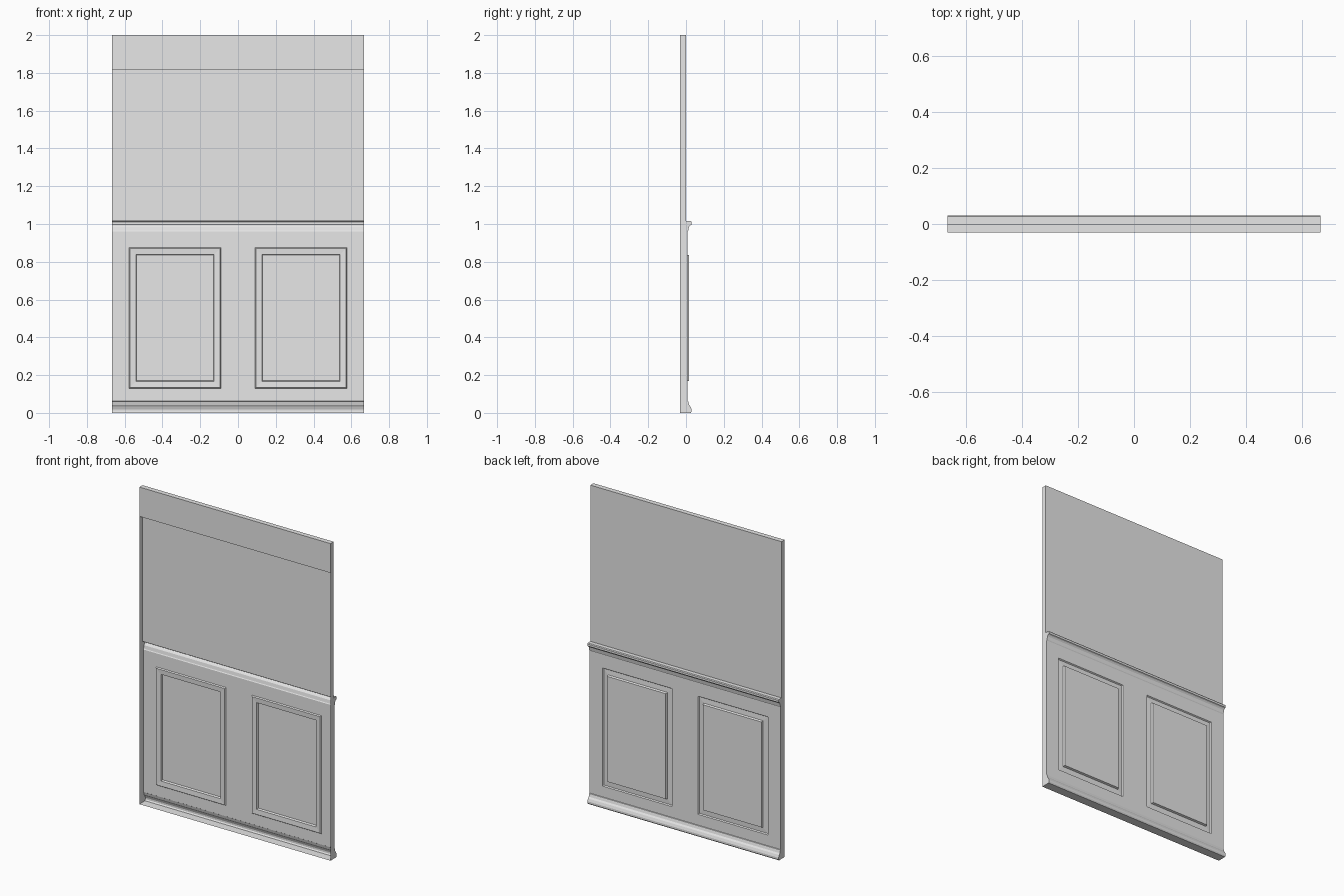
import bpy
import bmesh

cube = bpy.data.objects.get("Cube")
if cube:
    bpy.data.objects.remove(cube, do_unlink=True)

# One plain grey material
GREY = (0.8, 0.8, 0.8, 1.0)
grey = bpy.data.materials.new("plain_grey")
grey.use_nodes = True
grey.diffuse_color = GREY
grey.node_tree.nodes["Principled BSDF"].inputs["Base Color"].default_value = GREY

HALF_W = 0.667
FRONT_Y = -0.031
FIELD_Y = 0.009
PANEL_X = (0.09, 0.577)
PANEL_Z = (0.13, 0.875)

# Cross-sections as (y, z) points, running from the bottom up the back
base_profile = [(FRONT_Y, 0), (0.025, 0), (0.03, 0.008), (0.03, 0.018),
                (0.024, 0.033), (0.017, 0.042), (0.012, 0.06), (FIELD_Y, 0.062)]
field_profile = [(FIELD_Y, 0.062), (FIELD_Y, PANEL_Z[0]),
                 (FIELD_Y, PANEL_Z[1]), (FIELD_Y, 0.96)]
rail_profile = [(FIELD_Y, 0.96), (0.012, 0.965), (0.016, 0.985), (0.022, 0.993),
                (0.03, 0.997), (0.03, 1.01), (0.026, 1.015), (0, 1.015)]
wall_profile = [(0, 1.015), (0, 2), (FRONT_Y, 2), (FRONT_Y, 1.815)]


def finish(bm, name):
    mesh = bpy.data.meshes.new(name)
    bm.normal_update()
    bm.to_mesh(mesh)
    bm.free()
    mesh.materials.append(grey)
    obj = bpy.data.objects.new(name, mesh)
    bpy.context.collection.objects.link(obj)
    return obj


def sweep(profile, xs):
    """Extrude an open profile across the given x positions."""
    bm = bmesh.new()
    rows = [[bm.verts.new((x, y, z)) for y, z in profile] for x in xs]
    for a, b in zip(rows, rows[1:]):
        for i in range(len(profile) - 1):
            bm.faces.new((a[i], a[i + 1], b[i + 1], b[i]))
    return bm


# Full-width parts: skirting, chair rail, and upper wall with its front header
ends = (-HALF_W, HALF_W)
for name, profile in (("skirting", base_profile), ("chair_rail", rail_profile),
                      ("upper_wall", wall_profile)):
    finish(sweep(profile, ends), name)

# Panelled field: the two large cells become grooved, raised panels
xs = (-HALF_W, -PANEL_X[1], -PANEL_X[0], PANEL_X[0], PANEL_X[1], HALF_W)
bm = sweep(field_profile, xs)
bm.normal_update()
panels = [f for f in bm.faces
          if PANEL_X[0] < abs(f.calc_center_median().x) < PANEL_X[1]
          and PANEL_Z[0] < f.calc_center_median().z < PANEL_Z[1]]
for width, y in ((0.007, 0.002), (0.044, 0.004), (0.006, 0.016)):
    bmesh.ops.inset_individual(bm, faces=panels, thickness=width)
    for f in panels:
        for v in f.verts:
            v.co.y = y
finish(bm, "panelled_field")

# Thin side walls closing both ends
outline = base_profile + field_profile[1:] + rail_profile[1:] + wall_profile[1:]
for name, x in (("right_side", -HALF_W), ("left_side", HALF_W)):
    bm = bmesh.new()
    loop = [bm.verts.new((x, y, z)) for y, z in outline]
    bm.faces.new(loop if x > 0 else loop[::-1])
    finish(bm, name)
